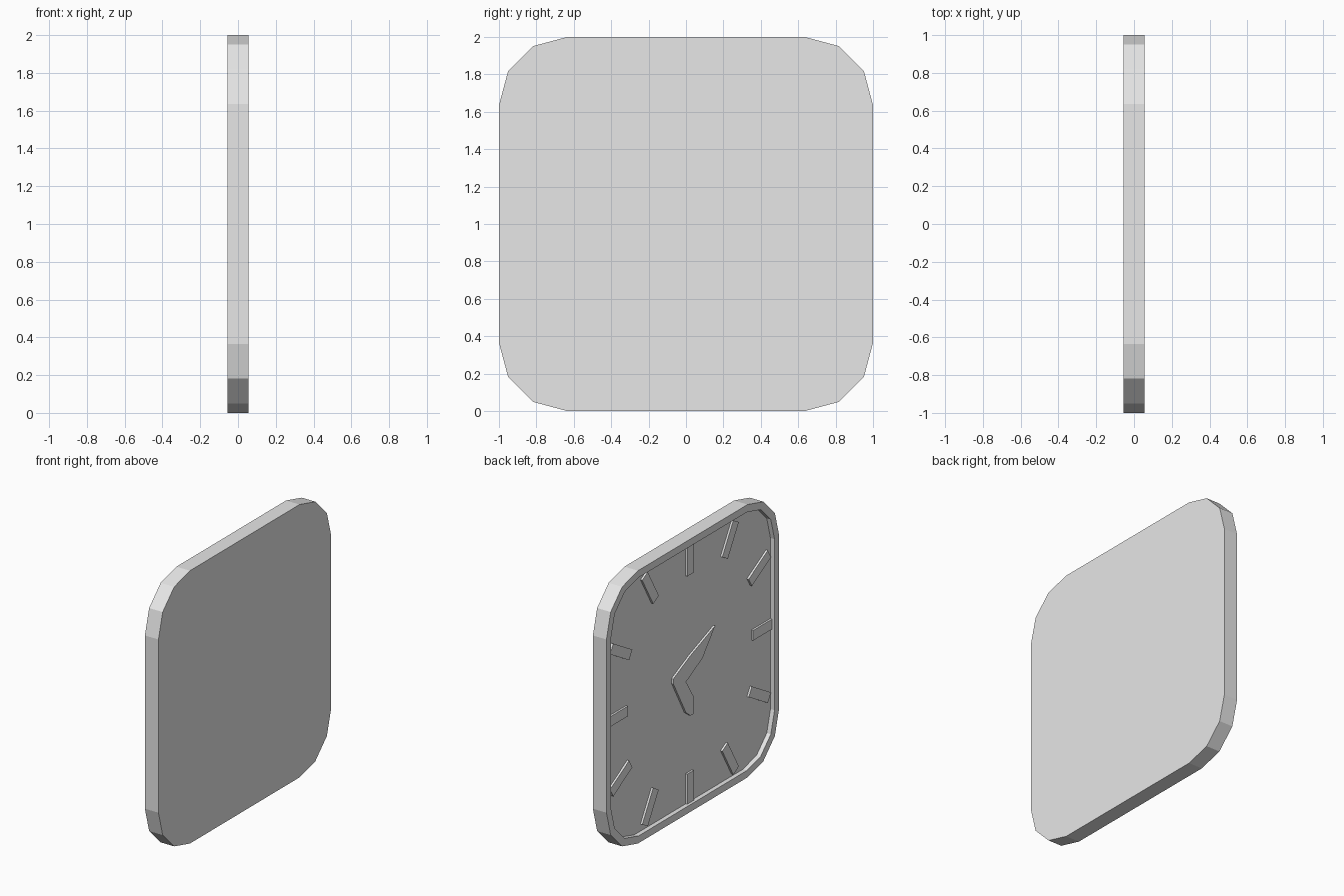
import bpy, bmesh
from math import sin, cos, pi, radians

cube = bpy.data.objects.get("Cube")
if cube:
    bpy.data.objects.remove(cube)

HALF = 0.055      # half the case thickness
FLOOR = -0.022    # recessed dial plane
RAISED = -0.037   # top of markers and hands

grey = bpy.data.materials.new("light_grey")
grey.use_nodes = True
grey.diffuse_color = (0.8, 0.8, 0.8, 1)
grey.node_tree.nodes["Principled BSDF"].inputs["Base Color"].default_value = (0.8, 0.8, 0.8, 1)


def rounded_square(half, radius, segments=3):
    """Outline in dial coordinates: across (seen from the dial side), up."""
    points = []
    for corner in range(4):
        mid = pi / 4 + corner * pi / 2
        cx = (half - radius) * (1 if cos(mid) > 0 else -1)
        cz = (half - radius) * (1 if sin(mid) > 0 else -1)
        for i in range(segments + 1):
            a = corner * pi / 2 + i * pi / 2 / segments
            points.append((cx + radius * cos(a), cz + radius * sin(a)))
    return points


def loft(name, sections):
    """Bridge equal outlines placed at given depths and cap both ends."""
    bm = bmesh.new()
    loops = [[bm.verts.new((x, -u, 1 + v)) for u, v in outline] for x, outline in sections]
    for a, b in zip(loops, loops[1:]):
        n = len(a)
        for i in range(n):
            j = (i + 1) % n
            bm.faces.new((a[i], a[j], b[j], b[i]))
    bm.faces.new(loops[0])
    bm.faces.new(loops[-1])
    bmesh.ops.recalc_face_normals(bm, faces=bm.faces)
    mesh = bpy.data.meshes.new(name)
    bm.to_mesh(mesh)
    bm.free()
    mesh.materials.append(grey)
    obj = bpy.data.objects.new(name, mesh)
    bpy.context.collection.objects.link(obj)
    return obj


# Case with raised rim and recessed dial
outer = rounded_square(1.0, 0.365)
inner = rounded_square(0.947, 0.32)
loft("clock_case", [(HALF, outer), (-HALF, outer), (-HALF, inner), (FLOOR, inner)])

# Hour markers: short on the axes, longer and further out between them
for hour in range(12):
    a = radians(90 - 30 * hour)
    near, far = (0.725, 0.945) if hour % 3 == 0 else (0.80, 1.055)
    w = 0.037
    bar = [(r * cos(a) - s * sin(a), r * sin(a) + s * cos(a))
           for r, s in ((near, -w), (far, -w), (far, w), (near, w))]
    loft(f"hour_marker_{hour or 12}", [(FLOOR + 0.005, bar), (RAISED, bar)])

# Pair of hands joined in a bent shape, long one tapering to a point
hands = [(-0.2, 0.0), (-0.052, -0.27), (0.0, -0.31), (0.04, -0.31), (0.04, -0.19),
         (-0.052, -0.043), (0.14, 0.06), (0.285, 0.24), (0.0, 0.13), (-0.2, 0.035)]
loft("clock_hands", [(FLOOR + 0.005, hands), (RAISED, hands)])
